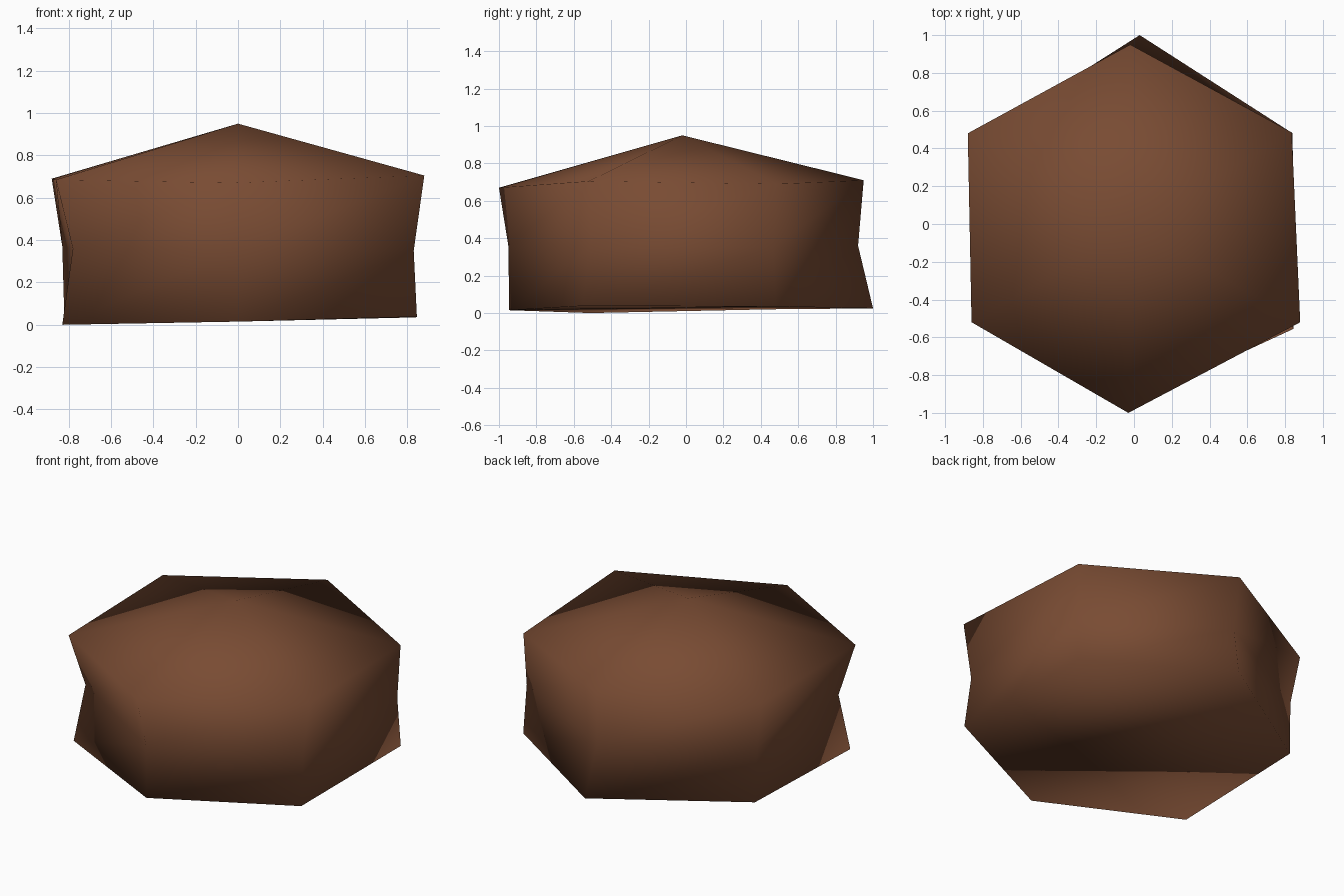
import bpy, bmesh

if "Cube" in bpy.data.objects:
    bpy.data.objects.remove(bpy.data.objects["Cube"])

# One colour
brown = bpy.data.materials.new("earth_brown")
brown.diffuse_color = (0.19, 0.071, 0.033, 1)
brown.use_nodes = True
brown.node_tree.nodes["Principled BSDF"].inputs["Base Color"].default_value = brown.diffuse_color

# Six-sided rings, counter-clockwise from the right rear corner
bottom = [(.84, .48, .035), (.03, 1.0, .025), (-.82, .46, .02),
          (-.83, -.51, 0), (0, -.945, .015), (.845, -.555, .038)]
waist = [(.825, .465, .35), (0, .92, .36), (-.83, .45, .37),
         (-.78, -.46, .36), (0, -.95, .36), (.83, -.51, .35)]
rim = [(.835, .485, .69), (-.02, .95, .71), (-.88, .48, .69),
       (-.86, -.52, .685), (-.03, -1.0, .67), (.88, -.52, .705)]

bm = bmesh.new()
rings = [[bm.verts.new(p) for p in ring] for ring in (bottom, waist, rim)]
peak = bm.verts.new((0, -.02, .95))

# Base, walls and pointed top
bm.faces.new(rings[0][::-1])
for i in range(6):
    j = (i + 1) % 6
    for lo, hi in zip(rings, rings[1:]):
        bm.faces.new((lo[i], lo[j], hi[j], hi[i]))
    bm.faces.new((rings[2][i], rings[2][j], peak))

# Softly shaded all over, with no sharp edges
for f in bm.faces:
    f.smooth = True
mesh = bpy.data.meshes.new("dirt_mound")
bm.to_mesh(mesh)
bm.free()
mesh.materials.append(brown)
bpy.context.collection.objects.link(bpy.data.objects.new("dirt_mound", mesh))
